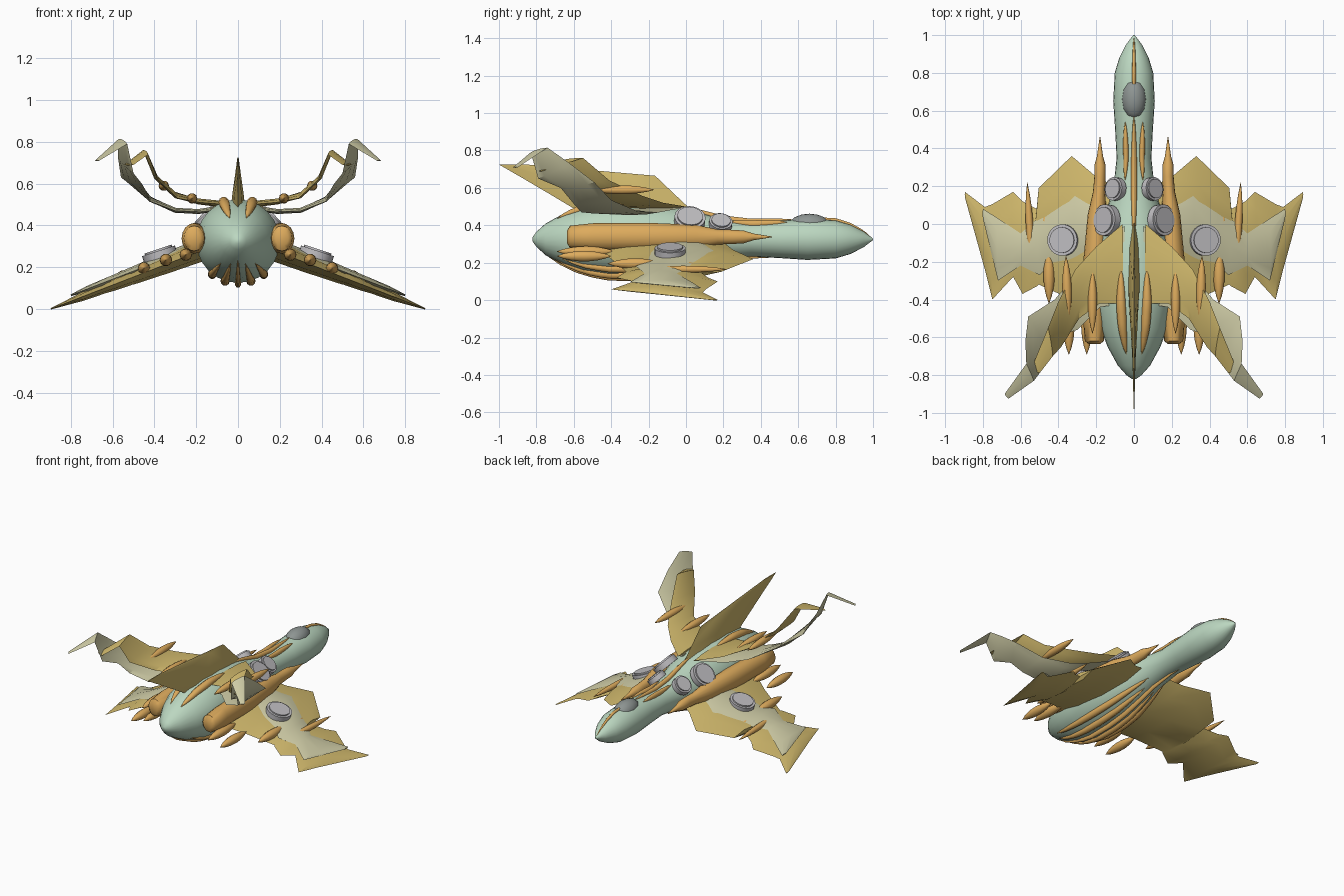
import bpy, bmesh, math
from mathutils import Vector

if "Cube" in bpy.data.objects:
    bpy.data.objects.remove(bpy.data.objects["Cube"])


def material(name, rgb):
    m = bpy.data.materials.new(name)
    m.diffuse_color = (*rgb, 1)
    m.use_nodes = True
    m.node_tree.nodes["Principled BSDF"].inputs["Base Color"].default_value = m.diffuse_color
    return m


GREEN = material("pale green", (0.50, 0.68, 0.53))
GOLD = material("gold", (0.63, 0.48, 0.15))
ORANGE = material("orange", (0.73, 0.41, 0.11))
CREAM = material("cream", (0.62, 0.60, 0.38))
GREY = material("light grey", (0.52, 0.51, 0.53))
GLASS = material("dark grey", (0.27, 0.30, 0.29))


def finish(name, bm, mat, mirror=False, angle=35):
    bmesh.ops.recalc_face_normals(bm, faces=bm.faces)
    me = bpy.data.meshes.new(name)
    bm.to_mesh(me)
    bm.free()
    ob = bpy.data.objects.new(name, me)
    bpy.context.collection.objects.link(ob)
    me.materials.append(mat)
    bpy.ops.object.select_all(action='DESELECT')
    ob.select_set(True)
    bpy.context.view_layer.objects.active = ob
    bpy.ops.object.shade_smooth_by_angle(angle=math.radians(angle))
    if mirror:
        ob.modifiers.new("mirror", 'MIRROR')
    return ob


def skin(rings):
    """Bridge equal rings of points and cap both ends."""
    bm = bmesh.new()
    vs = [[bm.verts.new(p) for p in r] for r in rings]
    n = len(vs[0])
    for a, b in zip(vs, vs[1:]):
        for i in range(n):
            j = (i + 1) % n
            bm.faces.new((a[i], a[j], b[j], b[i]))
    bm.faces.new(vs[0])
    bm.faces.new(vs[-1])
    return bm


def tube(name, stations, mat, mirror=False, n=16):
    """Loft ellipses (x, y, z, rx, rz) along y."""
    rings = [[(x + rx * math.cos(2 * math.pi * i / n), y, z + rz * math.sin(2 * math.pi * i / n))
              for i in range(n)] for x, y, z, rx, rz in stations]
    return finish(name, skin(rings), mat, mirror, 50)


def wing(name, stations, mat, mirror=True):
    """Loft lens sections from (leading point, trailing point, half thickness)."""
    mids = [(Vector(a) + Vector(b)) / 2 for a, b, _ in stations]
    rings = []
    for i, (a, b, t) in enumerate(stations):
        a, b = Vector(a), Vector(b)
        span = mids[min(i + 1, len(mids) - 1)] - mids[max(i - 1, 0)]
        nrm = (b - a).cross(span).normalized() * t
        rings.append([a] + [a.lerp(b, f) + nrm * s for f, s in
                            ((.2, .7), (.5, 1), (.8, .65))] + [b] +
                     [a.lerp(b, f) - nrm * s for f, s in ((.8, .65), (.5, 1), (.2, .7))])
    return finish(name, skin(rings), mat, mirror, 30)


# Fuselage: (y, radius)
BODY = [(-.82, .012), (-.80, .04), (-.75, .085), (-.65, .14), (-.55, .178), (-.42, .2), (-.25, .2),
        (-.1, .185), (.05, .15), (.2, .108), (.35, .092), (.5, .1), (.65, .11), (.8, .102),
        (.88, .078), (.95, .042), (1, .004)]
tube("fuselage", [(0, y, .325, r, r) for y, r in BODY], GREEN, n=24)


def body_radius(y):
    for (y0, r0), (y1, r1) in zip(BODY, BODY[1:]):
        if y0 <= y <= y1:
            return r0 + (r1 - r0) * (y - y0) / (y1 - y0)
    return 0


# Orange ribs hugging the fuselage
def rib(name, deg, y0, y1, w, h):
    a, pts, n = math.radians(deg), [], 14
    for i in range(n + 1):
        t = i / n
        y, s = y0 + (y1 - y0) * t, max(.03, math.sin(math.pi * t) ** .6)
        r = body_radius(y)
        pts.append((r * math.cos(a), y, .325 + r * math.sin(a), w * s, h * s))
    tube(name, pts, ORANGE, deg % 180 != 90, 10)


rib("nose_rib", 90, .6, .99, .01, .012)
rib("spine_rib", 90, -.1, .58, .016, .02)
rib("neck_rib", 63, .23, .54, .015, .02)
rib("rear_top_rib", 70, -.69, -.24, .026, .026)
rib("keel_rib", -90, -.76, .45, .016, .025)
rib("belly_rib", -72, -.70, .15, .022, .024)
rib("lower_side_rib", -52, -.66, .22, .022, .024)

# Canopy
bm = bmesh.new()
bmesh.ops.create_uvsphere(bm, u_segments=12, v_segments=8, radius=1)
for v in bm.verts:
    v.co = Vector((v.co.x * .066, .66 + v.co.y * .11, .40 + v.co.z * .062))
finish("canopy", bm, GLASS)

# Side engine nacelles
tube("engine_nacelle", [(x, y, .338, rx, rz) for x, y, rx, rz in (
    (.21, -.635, .03, .035), (.21, -.62, .05, .06), (.21, -.5, .06, .073), (.205, -.2, .064, .075),
    (.195, .05, .05, .065), (.185, .17, .032, .04), (.18, .25, .03, .038), (.18, .31, .03, .034),
    (.18, .36, .016, .018), (.18, .46, .002, .002))], ORANGE, True)


# Lower wings lie on a drooping plane
def plane(x):
    return .27 - (x - .2) * .387


def low_wing(name, rows, lift, mat):
    wing(name, [((x, l, plane(x) + lift), (x, t, plane(x) + lift), h) for x, l, t, h in rows], mat)


low_wing("lower_wing", [(.1, .2, -.5, .05), (.2, .25, -.48, .05), (.33, .36, -.4, .045),
                        (.505, .19, -.32, .035), (.515, .08, -.33, .033), (.59, .12, -.37, .03),
                        (.64, .17, -.28, .025), (.75, .105, -.40, .02), (.79, .09, -.24, .015),
                        (.895, .17, .14, .003)], 0, GOLD)
low_wing("lower_wing_panel", [(.2, .12, -.2, .03), (.31, .18, -.22, .03), (.44, .08, -.21, .025),
                              (.5, .04, -.27, .022), (.6, -.05, -.22, .018), (.72, .03, -.3, .014),
                              (.8, .08, .03, .004)], .028, CREAM)

# Upper swept wings: outer cream layer and inner gold layer
wing("upper_wing_outer", [
    ((.05, -.01, .495), (.05, -.42, .48), .012),
    ((.2, -.15, .468), (.18, -.44, .465), .012),
    ((.3, -.26, .475), (.3, -.56, .47), .012),
    ((.42, -.40, .535), (.42, -.60, .515), .01),
    ((.56, -.49, .63), (.46, -.67, .60), .01),
    ((.575, -.62, .73), (.50, -.79, .65), .008),
    ((.57, -.74, .815), (.53, -.83, .79), .006),
    ((.685, -.90, .71), (.665, -.925, .71), .003)], CREAM)
wing("upper_wing_inner", [
    ((.06, 0, .5), (.06, -.42, .5), .016),
    ((.2, -.12, .52), (.18, -.42, .51), .014),
    ((.31, -.24, .56), (.29, -.50, .53), .012),
    ((.40, -.41, .64), (.385, -.65, .62), .01),
    ((.455, -.55, .76), (.43, -.70, .74), .007),
    ((.545, -.77, .69), (.50, -.79, .69), .003)], GOLD)

# Tail fin
wing("tail_fin", [((0, .02, .49), (0, -.55, .46), .036),
                  ((0, -.06, .565), (0, -.70, .55), .026),
                  ((0, -.165, .665), (0, -.87, .65), .012),
                  ((0, -.85, .725), (0, -1, .725), .003)], GOLD, False)


# Orange pods on the wings
def pod(name, x, y0, y1, z, r, dx=0, dz=0):
    pts = []
    for i in range(9):
        t = i / 8
        s = max(.04, math.sin(math.pi * t) ** .75)
        pts.append((x + dx * t, y0 + (y1 - y0) * t, z + dz * t, r * s, r * s))
    tube(name, pts, ORANGE, True, 10)


pod("outer_wing_pod", .54, -.25, .22, .165, .02, .025)
pod("mid_wing_pod", .47, -.15, .06, .19, .022)
pod("rear_pod_outer", .45, -.42, -.12, .195, .03)
pod("rear_pod_mid", .345, -.69, -.4, .235, .03)
pod("rear_pod_inner", .25, -.69, -.38, .26, .03)
pod("upper_wing_pod_outer", .35, -.52, -.17, .59, .025, .01)
pod("upper_wing_pod_inner", .22, -.58, -.24, .53, .025)


# Grey discs with a raised inner plate
def disc(name, centre, normal, radius, depth):
    q = Vector(normal).to_track_quat('Z', 'Y')
    bm = bmesh.new()
    for r, d, off in ((radius, depth, 0), (radius * .82, depth * .5, depth * .5)):
        g = bmesh.ops.create_cone(bm, cap_ends=True, segments=24, radius1=r, radius2=r, depth=d)
        for v in g['verts']:
            v.co = Vector(centre) + q @ (v.co + Vector((0, 0, off)))
    finish(name, bm, GREY, True)


disc("front_shoulder_disc", (.098, .185, .41), (.65, .1, .7), .062, .035)
disc("rear_shoulder_disc", (.145, .02, .43), (.7, .08, .7), .083, .04)
disc("wing_disc", (.375, -.085, .262), (.33, 0, 1), .083, .035)
